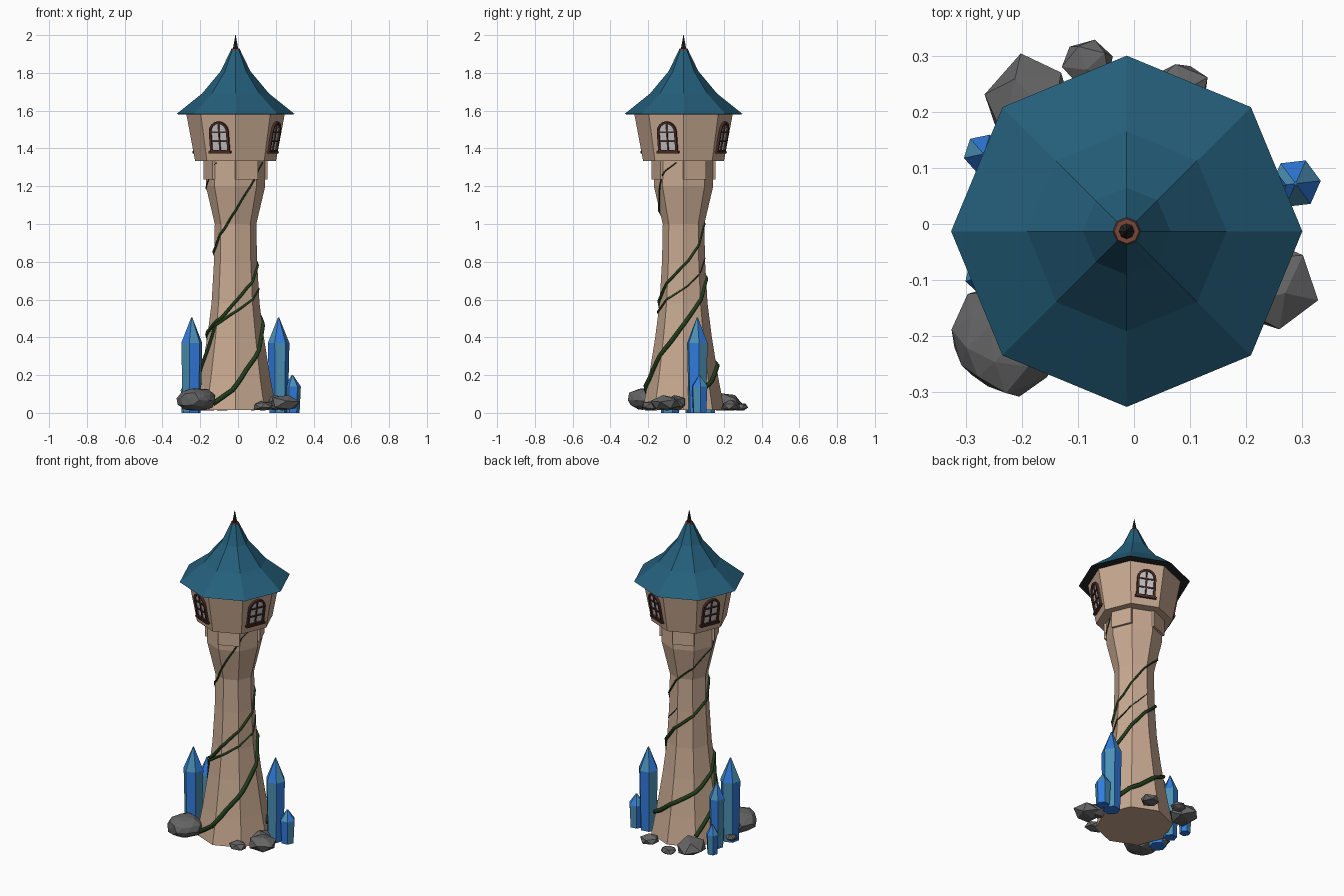
import bpy, bmesh, math, random
from mathutils import Vector, Matrix

if "Cube" in bpy.data.objects:
    bpy.data.objects.remove(bpy.data.objects["Cube"])

CX = CY = -0.013
C8 = math.cos(math.pi / 8)


def mat(name, rgb):
    m = bpy.data.materials.new(name)
    m.diffuse_color = (*rgb, 1)
    m.use_nodes = True
    m.node_tree.nodes["Principled BSDF"].inputs["Base Color"].default_value = m.diffuse_color
    return m


STONE = mat("sandstone", (.58, .40, .285))
ROOF = mat("teal roof", (.018, .115, .20))
UNDER = mat("charcoal", (.022, .022, .024))
FINIAL = mat("rust brown", (.19, .065, .04))
FRAME = mat("dark wood", (.075, .026, .02))
GLASS = mat("pale glass", (.56, .56, .58))
VINE = mat("dark green", (.014, .045, .010))
ROCK = mat("grey rock", (.13, .13, .13))
BLUE = mat("bright blue", (.03, .20, .74))
TEAL = mat("steel blue", (.07, .28, .46))


def finish(name, bm, mats):
    bmesh.ops.recalc_face_normals(bm, faces=bm.faces[:])
    me = bpy.data.meshes.new(name)
    bm.to_mesh(me)
    bm.free()
    for m in mats:
        me.materials.append(m)
    ob = bpy.data.objects.new(name, me)
    bpy.context.collection.objects.link(ob)
    return ob


def lathe(name, prof, mats, n=8, c=(CX, CY), rot=0.0, rule=None):
    """Faceted column from (radius, height) pairs; rule(side, row) picks a material."""
    bm = bmesh.new()
    rings = [[bm.verts.new((c[0] + r * math.cos(rot + i * math.tau / n),
                            c[1] + r * math.sin(rot + i * math.tau / n), z)) for i in range(n)]
             for r, z in prof]
    for k in range(len(rings) - 1):
        for i in range(n):
            j = (i + 1) % n
            f = bm.faces.new((rings[k][i], rings[k][j], rings[k + 1][j], rings[k + 1][i]))
            f.material_index = rule(i, k) if rule else 0
    bm.faces.new(rings[0][::-1])
    bm.faces.new(rings[-1])
    return finish(name, bm, mats)


# tower shaft, room and roof
SHAFT = [(.217, .015), (.185, .18), (.150, .40), (.127, .58), (.114, .80), (.110, 1.0),
         (.157, 1.2), (.157, 1.34)]
lathe("tower_shaft", SHAFT, [STONE])
lathe("tower_room", [(.214, 1.333), (.262, 1.59)], [STONE])
lathe("roof", [(.25, 1.592), (.313, 1.582), (.178, 1.69), (.078, 1.81), (.025, 1.92)],
      [ROOF, UNDER], rule=lambda i, k: 1 if k == 0 else 0)
lathe("roof_underside", [(.306, 1.581), (.25, 1.585)], [UNDER])
lathe("finial_base", [(.025, 1.918), (.022, 1.928)], [FINIAL])
lathe("finial_spike", [(.014, 1.926), (.010, 1.95), (.001, 2.0)], [UNDER])


def add_prism(bm, pts, d0, d1, M, mi=0):
    a = [bm.verts.new(M @ Vector((x, y, d0))) for x, y in pts]
    b = [bm.verts.new(M @ Vector((x, y, d1))) for x, y in pts]
    fs = [bm.faces.new(a[::-1]), bm.faces.new(b)]
    for i in range(len(pts)):
        j = (i + 1) % len(pts)
        fs.append(bm.faces.new((a[i], a[j], b[j], b[i])))
    for f in fs:
        f.material_index = mi


def box(x0, x1, y0, y1):
    return [(x0, y0), (x1, y0), (x1, y1), (x0, y1)]


def wall_matrix(deg, z, apothem, slope):
    a = math.radians(deg)
    u = Vector((-math.sin(a), math.cos(a), 0))
    v = Vector((math.cos(a) * slope, math.sin(a) * slope, 1)).normalized()
    M = Matrix((u, v, u.cross(v))).transposed().to_4x4()
    M.translation = Vector((CX + apothem * math.cos(a), CY + apothem * math.sin(a), z))
    return M


# stone plates under the room, on alternate faces
for k in range(4):
    bm = bmesh.new()
    add_prism(bm, box(-.062, .062, -.05, .05), -.01, .013,
              wall_matrix(22.5 + 90 * k, 1.285, .157 * C8, 0))
    finish(f"collar_plate_{k + 1}", bm, [STONE])


# arched windows
def arch(w, bottom, spring, n=8):
    return [(-w, bottom), (w, bottom)] + [
        (w * math.cos(t * math.pi / n), spring + w * math.sin(t * math.pi / n)) for t in range(n + 1)]


for k in range(4):
    M = wall_matrix(-22.5 + 90 * k, 1.46, .2385 * C8, .178)
    bm = bmesh.new()
    add_prism(bm, arch(.05, -.075, .03), -.004, .003, M, 1)
    outer, inner = arch(.055, -.08, .03), arch(.043, -.068, .03)
    for i in range(len(outer)):
        j = (i + 1) % len(outer)
        add_prism(bm, [outer[i], outer[j], inner[j], inner[i]], -.004, .012, M)
    add_prism(bm, box(-.004, .004, -.07, .076), 0, .009, M)
    for y in (-.022, .028):
        add_prism(bm, box(-.045, .045, y - .004, y + .004), 0, .009, M)
    add_prism(bm, box(-.062, .062, -.086, -.074), -.004, .016, M)
    finish(f"window_{k + 1}", bm, [FRAME, GLASS])


# vines following the faceted shaft
def shaft_radius(z, ang):
    r = SHAFT[-1][0]
    for (r0, z0), (r1, z1) in zip(SHAFT, SHAFT[1:]):
        if z0 <= z <= z1:
            r = r0 + (r1 - r0) * (z - z0) / (z1 - z0)
            break
    off = (ang % 45) - 22.5
    return r * C8 / math.cos(math.radians(off))


def vine(name, keys, thick, tip):
    pts = []
    for (a0, z0), (a1, z1) in zip(keys, keys[1:]):
        pts += [(a0 + (a1 - a0) * t / 5, z0 + (z1 - z0) * t / 5) for t in range(5)]
    pts.append(keys[-1])
    cu = bpy.data.curves.new(name, 'CURVE')
    cu.dimensions = '3D'
    cu.bevel_depth = thick
    cu.bevel_resolution = 1
    cu.use_fill_caps = True
    sp = cu.splines.new('POLY')
    sp.points.add(len(pts) - 1)
    for i, (p, (a, z)) in enumerate(zip(sp.points, pts)):
        s = 1 + (tip / thick - 1) * i / (len(pts) - 1)
        r = shaft_radius(z, a) + thick * s * .5
        t = math.radians(a)
        p.co = (CX + r * math.cos(t), CY + r * math.sin(t), z, 1)
        p.radius = s
    cu.materials.append(VINE)
    ob = bpy.data.objects.new(name, cu)
    bpy.context.collection.objects.link(ob)
    bpy.ops.object.select_all(action='DESELECT')
    ob.select_set(True)
    bpy.context.view_layer.objects.active = ob
    bpy.ops.object.convert(target='MESH')


vine("vine_front", [(-125, .05), (-95, .12), (-70, .23), (-20, .40), (10, .50), (45, .60), (80, .69),
                    (135, .78), (190, .87), (235, .97), (270, 1.07), (300, 1.19), (320, 1.28),
                    (345, 1.325)], .014, .003)
vine("vine_back", [(15, .10), (60, .18), (90, .25), (150, .35), (185, .43), (235, .50), (270, .59),
                   (300, .66), (340, .74), (375, .81), (410, .90), (440, .98), (495, 1.08),
                   (540, 1.19), (570, 1.28), (590, 1.325)], .013, .002)
vine("vine_left", [(135, .08), (170, .20), (200, .35), (220, .46), (245, .50), (280, .55), (315, .60),
                   (370, .67), (420, .76), (450, .82)], .012, .002)


# crystals: (x, y, radius, shoulder, top)
for k, (x, y, r, s, t) in enumerate([(-.245, -.085, .058, .37, .505), (-.235, .035, .045, .30, .40),
                                     (-.268, .125, .036, .12, .18), (.215, .06, .058, .37, .505),
                                     (.288, .072, .045, .14, .20)]):
    lathe(f"crystal_{k + 1}", [(r * .85, 0), (r, s), (.003, t)], [BLUE, TEAL], n=6, c=(x, y),
          rot=.3 + k, rule=lambda i, j: (i + j) % 2)

# rocks around the base: (x, y, z, half sizes)
random.seed(4)
for k, (x, y, z, a, b, c) in enumerate([(-.22, -.205, .07, .10, .105, .065), (.25, -.11, .05, .085, .085, .05),
                                        (.13, -.19, .035, .055, .05, .03), (-.18, .21, .05, .085, .09, .055),
                                        (-.08, .29, .03, .05, .045, .028), (.08, .235, .035, .06, .06, .032),
                                        (-.27, -.06, .03, .035, .04, .025), (.20, -.05, .05, .06, .06, .045)]):
    bm = bmesh.new()
    bmesh.ops.create_icosphere(bm, subdivisions=1 if k else 2, radius=1)
    R = Matrix.Rotation(random.uniform(0, 6), 3, 'Z') @ Matrix.Rotation(random.uniform(0, 1), 3, 'X')
    for v in bm.verts:
        p = (R @ v.co) * random.uniform(.88, 1.1)
        v.co = (x + p.x * a, y + p.y * b, max(.012, z + p.z * c))
    finish(f"rock_{k + 1}", bm, [ROCK])
